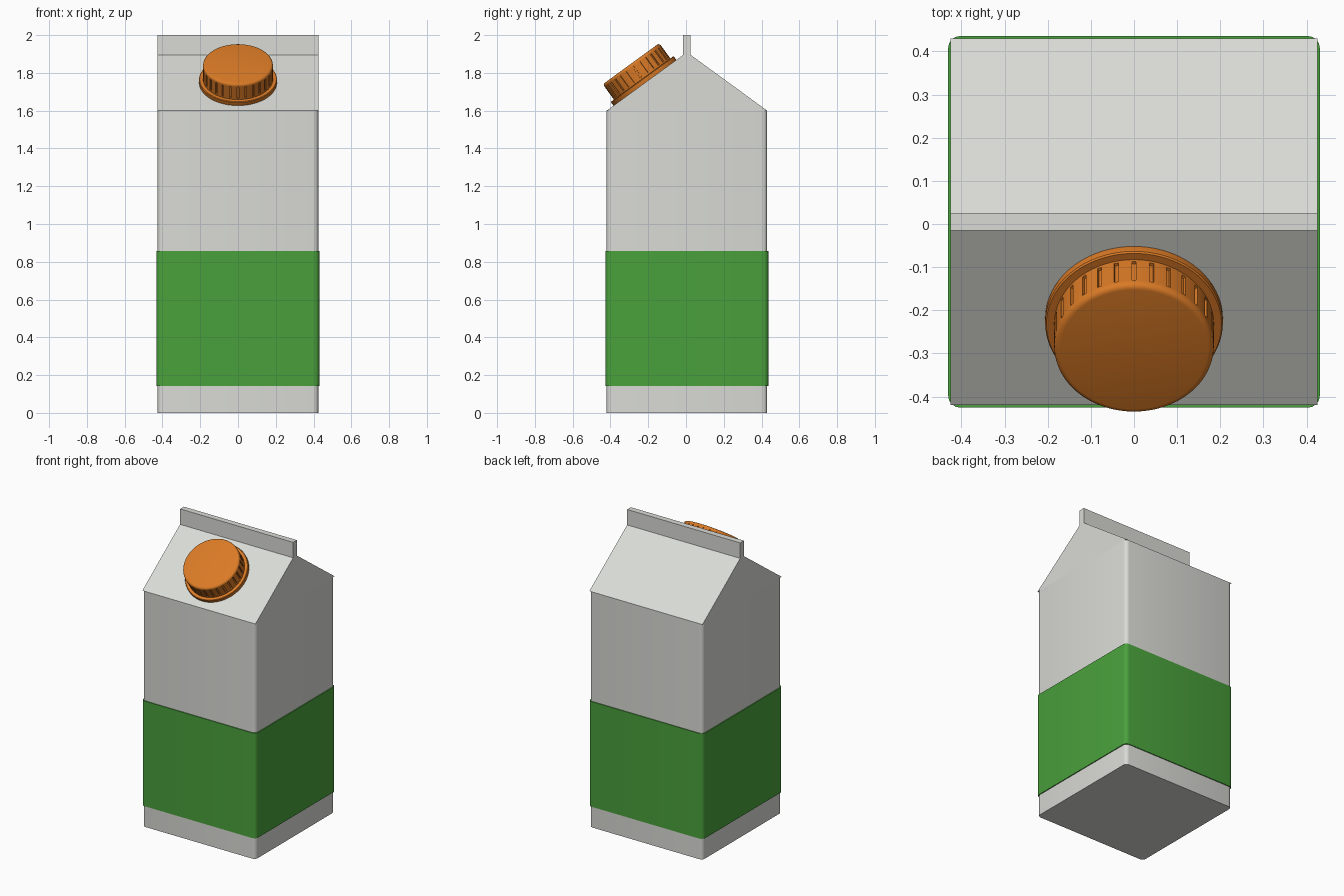
import bpy, bmesh
from math import pi, sin, cos, atan2
from mathutils import Matrix, Vector

cube = bpy.data.objects.get("Cube")
if cube:
    bpy.data.objects.remove(cube)

HALF = 0.425      # half width of the carton
MID_Y = 0.005     # carton centre in depth
EAVE, RIDGE, TOP = 1.6, 1.895, 2.0
FIN = 0.02        # half thickness of the top seam


def material(name, rgb):
    m = bpy.data.materials.new(name)
    m.use_nodes = True
    m.diffuse_color = (*rgb, 1)
    m.node_tree.nodes["Principled BSDF"].inputs["Base Color"].default_value = (*rgb, 1)
    return m


white = material("carton white", (0.70, 0.71, 0.67))
green = material("label green", (0.068, 0.355, 0.045))
orange = material("cap orange", (0.70, 0.195, 0.019))


def finish(bm, name, mat):
    bmesh.ops.recalc_face_normals(bm, faces=bm.faces)
    mesh = bpy.data.meshes.new(name)
    bm.to_mesh(mesh)
    bm.free()
    mesh.materials.append(mat)
    ob = bpy.data.objects.new(name, mesh)
    bpy.context.collection.objects.link(ob)
    bpy.ops.object.select_all(action='DESELECT')
    ob.select_set(True)
    bpy.context.view_layer.objects.active = ob
    bpy.ops.object.shade_smooth_by_angle(angle=pi / 6)
    return ob


def rounded_box(name, half, z0, z1, radius, mat):
    """Square column with rounded upright edges."""
    bm = bmesh.new()
    bmesh.ops.create_cube(bm, size=1)
    bmesh.ops.scale(bm, vec=(2 * half, 2 * half, z1 - z0), verts=bm.verts)
    bmesh.ops.translate(bm, vec=(0, MID_Y, (z0 + z1) / 2), verts=bm.verts)
    upright = [e for e in bm.edges
               if abs(e.verts[0].co.z - e.verts[1].co.z) > 0.01]
    bmesh.ops.bevel(bm, geom=upright, offset=radius, segments=4,
                    profile=0.5, affect='EDGES')
    return finish(bm, name, mat)


# Carton column and the label wrapped around it
rounded_box("carton_body", HALF, 0, EAVE, 0.025, white)
rounded_box("label_band", HALF + 0.006, 0.143, 0.857, 0.028, green)

# Gable roof with the upright seam, one profile extruded sideways
bm = bmesh.new()
side = [(HALF, EAVE), (FIN, RIDGE), (FIN, TOP)]
profile = side + [(-y, z) for y, z in reversed(side)]
face = bm.faces.new([bm.verts.new((-HALF, y + MID_Y, z)) for y, z in profile])
new = bmesh.ops.extrude_face_region(bm, geom=[face])["geom"]
bmesh.ops.translate(bm, vec=(2 * HALF, 0, 0),
                    verts=[v for v in new if isinstance(v, bmesh.types.BMVert)])
finish(bm, "gable_roof", white)

# Frame of the front roof slope, for the cap
slope = atan2(RIDGE - EAVE, HALF - FIN)
seat = Vector((0, MID_Y - (HALF + FIN) / 2, (EAVE + RIDGE) / 2))
on_roof = Matrix.Translation(seat) @ Matrix.Rotation(slope, 4, 'X')


def lathe(bm, rings, angles):
    """Revolve (radius, height) rings; returns the wall faces by row."""
    loops = [[bm.verts.new((r * sin(a), -r * cos(a), h)) for a in angles]
             for r, h in rings]
    n = len(angles)
    rows = [[bm.faces.new((lo[i], lo[(i + 1) % n], hi[(i + 1) % n], hi[i]))
             for i in range(n)] for lo, hi in zip(loops, loops[1:])]
    bm.faces.new(loops[0][::-1])
    bm.faces.new(loops[-1])
    return rows


# Flange at the foot of the cap
bm = bmesh.new()
lathe(bm, [(0.202, -0.01), (0.206, 0.004), (0.206, 0.021), (0.203, 0.025)],
      [2 * pi * i / 96 for i in range(96)])
finish(bm, "cap_flange", orange).matrix_world = on_roof

# Screw cap with grip grooves sunk into the wall
GRIPS, R = 28, 0.185
step = 2 * pi / GRIPS
width = 0.01 / R
angles = [i * step + off for i in range(GRIPS)
          for off in (-width / 2, width / 2, step * 0.38, step * 0.62)]
bm = bmesh.new()
rings = [(R, 0.01), (R, 0.033), (R, 0.106)]
rings += [(R - 0.014 * (1 - cos(t)), 0.111 + 0.014 * sin(t))
          for t in (0, pi / 8, pi / 4, 3 * pi / 8, pi / 2)]
rows = lathe(bm, rings, angles)
bmesh.ops.recalc_face_normals(bm, faces=bm.faces)
grooves = bmesh.ops.inset_individual(bm, faces=rows[1][::4], thickness=0.0005,
                                     depth=-0.007)
finish(bm, "screw_cap", orange).matrix_world = on_roof
